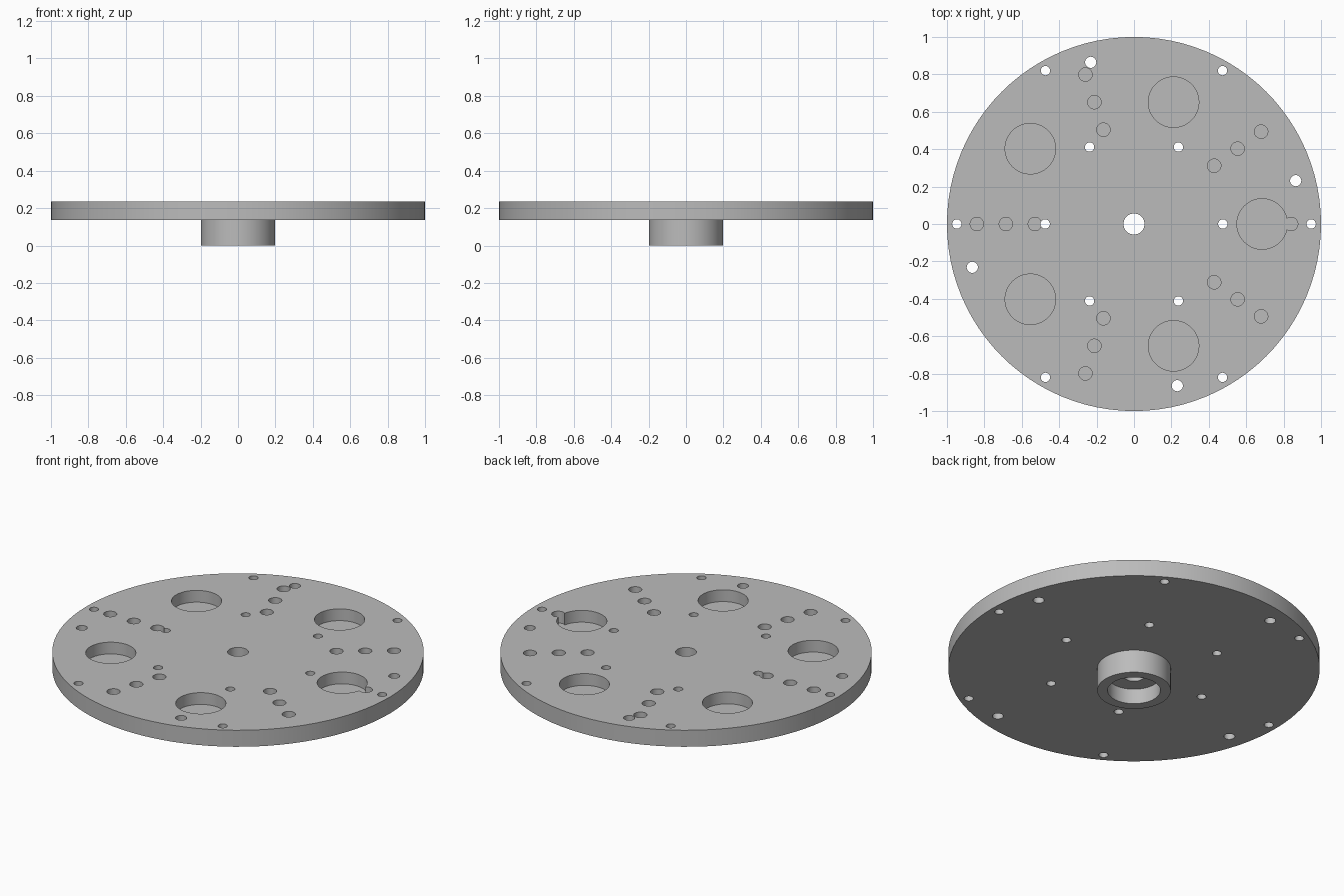
import bpy, bmesh, math
from mathutils import Matrix, Vector

if "Cube" in bpy.data.objects:
    bpy.data.objects.remove(bpy.data.objects["Cube"], do_unlink=True)

TOP = 0.235        # upper face of the plate
UNDER = 0.137      # lower face of the plate
FLOOR = 0.165      # floor of the blind pockets

grey = bpy.data.materials.new("plain grey")
grey.use_nodes = True
grey.diffuse_color = (0.5, 0.5, 0.5, 1)
grey.node_tree.nodes["Principled BSDF"].inputs["Base Color"].default_value = (0.5, 0.5, 0.5, 1)


def add_object(name, bm):
    bmesh.ops.recalc_face_normals(bm, faces=bm.faces[:])
    mesh = bpy.data.meshes.new(name)
    bm.to_mesh(mesh)
    bm.free()
    mesh.materials.append(grey)
    obj = bpy.data.objects.new(name, mesh)
    bpy.context.collection.objects.link(obj)
    return obj


def lathe(name, profile, steps):
    bm = bmesh.new()
    verts = [bm.verts.new((r, 0, z)) for r, z in profile]
    edges = [bm.edges.new((v, verts[i - 1])) for i, v in enumerate(verts)]
    bmesh.ops.spin(bm, geom=verts + edges, cent=(0, 0, 0), axis=(0, 0, 1),
                   angle=math.tau, steps=steps)
    bmesh.ops.remove_doubles(bm, verts=bm.verts[:], dist=0.0001)
    return add_object(name, bm)


def ring(distance, count, start=0):
    """Centres spaced evenly on a circle, start in degrees."""
    angles = [math.radians(start) + math.tau * i / count for i in range(count)]
    return [Vector((distance * math.cos(a), distance * math.sin(a), 0)) for a in angles]


def drill(body, name, holes, bottom, segments):
    """Cut cylinders, given as (centre, radius), from above down to bottom."""
    bm = bmesh.new()
    high = TOP + 0.1
    for centre, radius in holes:
        place = Matrix.Translation(centre + Vector((0, 0, (high + bottom) / 2)))
        bmesh.ops.create_cone(bm, cap_ends=True, segments=segments, radius1=radius,
                              radius2=radius, depth=high - bottom, matrix=place)
    cutter = add_object(name, bm)
    cutter.hide_render = True
    cutter.hide_set(True)
    mod = body.modifiers.new(name, 'BOOLEAN')
    mod.operation = 'DIFFERENCE'
    mod.solver = 'EXACT'
    mod.object = cutter
    return cutter


# Round plate with its hub, counterbore and centre hole
plate = lathe("plate_with_hub", [
    (0.056, 0.09), (0.142, 0.09), (0.142, 0), (0.198, 0),
    (0.198, UNDER), (1, UNDER), (1, TOP), (0.056, TOP)], 96)

# Five wide pockets, rows of small blind holes, and the through holes
pockets = [(c, 0.135) for c in ring(0.685, 5)]
blind = [(c, 0.036) for d in (0.53, 0.685, 0.84) for c in ring(d, 5, 36)]
blind.append((Vector((0.84, 0, 0)), 0.036))
through = [(c, 0.025) for d in (0.475, 0.947) for c in ring(d, 6)]
through += [(c, 0.03) for c in ring(0.895, 4, 15)]

cutters = [
    drill(plate, "pocket_cutter", pockets, FLOOR, 64),
    drill(plate, "blind_hole_cutter", blind, FLOOR, 32),
    drill(plate, "through_hole_cutter", through, UNDER - 0.1, 32),
]

# Bake the cuts and drop the cutters
bpy.context.view_layer.update()
baked = bpy.data.meshes.new_from_object(plate.evaluated_get(bpy.context.evaluated_depsgraph_get()))
plate.modifiers.clear()
plate.data = baked
for cutter in cutters:
    bpy.data.objects.remove(cutter, do_unlink=True)

# Smooth round walls, sharp rims
bpy.ops.object.select_all(action='DESELECT')
plate.select_set(True)
bpy.context.view_layer.objects.active = plate
bpy.ops.object.shade_smooth_by_angle(angle=math.radians(30))
